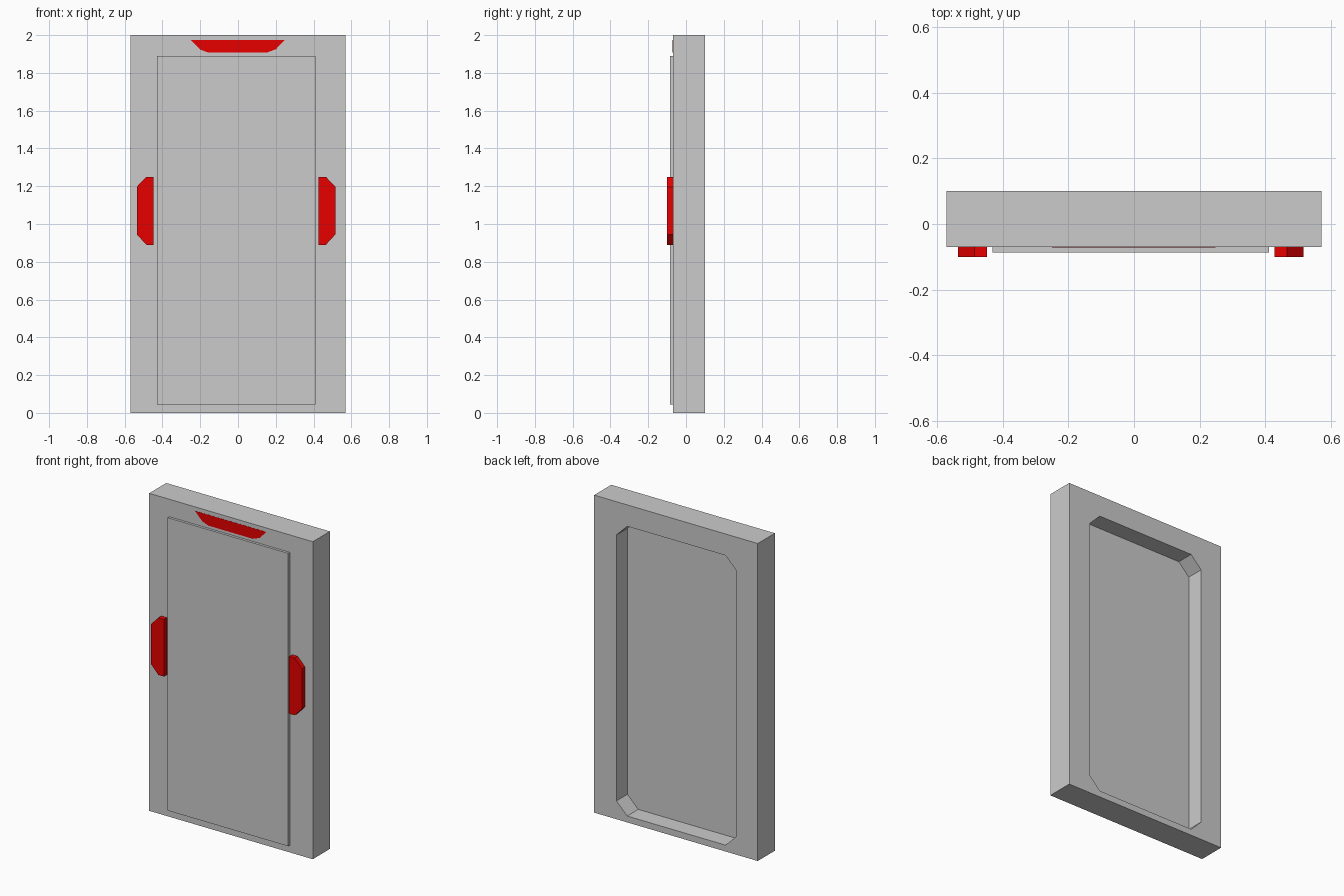
import bpy
import bmesh

if "Cube" in bpy.data.objects:
    bpy.data.objects.remove(bpy.data.objects["Cube"])


def prism(name, outline, y_front, y_back, material=None):
    """Extrude an (x, z) outline along y."""
    bm = bmesh.new()
    face = bm.faces.new([bm.verts.new((x, y_front, z)) for x, z in outline])
    ext = bmesh.ops.extrude_face_region(bm, geom=[face])
    verts = [v for v in ext["geom"] if isinstance(v, bmesh.types.BMVert)]
    bmesh.ops.translate(bm, verts=verts, vec=(0, y_back - y_front, 0))
    bmesh.ops.recalc_face_normals(bm, faces=bm.faces)
    mesh = bpy.data.meshes.new(name)
    bm.to_mesh(mesh)
    bm.free()
    obj = bpy.data.objects.new(name, mesh)
    bpy.context.collection.objects.link(obj)
    if material:
        mesh.materials.append(material)
    return obj


def rect(x0, x1, z0, z1):
    return [(x0, z0), (x1, z0), (x1, z1), (x0, z1)]


def chamfered(x0, x1, z0, z1, c):
    return [(x0 + c, z0), (x1 - c, z0), (x1, z0 + c), (x1, z1 - c),
            (x1 - c, z1), (x0 + c, z1), (x0, z1 - c), (x0, z0 + c)]


red = bpy.data.materials.new("red")
red.diffuse_color = (0.8, 0.0, 0.0, 1)
red.use_nodes = True
red.node_tree.nodes["Principled BSDF"].inputs["Base Color"].default_value = red.diffuse_color

FRONT, BACK = -0.07, 0.10

# Main slab with a chamfered recess in the back
slab = prism("door_slab", rect(-0.57, 0.57, 0, 2), FRONT, BACK)
cutter = prism("recess_cutter", chamfered(-0.42, 0.415, 0.04, 1.865, 0.075), -0.01, 0.2)
cutter.hide_render = True
cutter.hide_viewport = True
cutter.display_type = 'WIRE'
cut = slab.modifiers.new("back_recess", 'BOOLEAN')
cut.operation = 'DIFFERENCE'
cut.solver = 'EXACT'
cut.object = cutter

# Raised front panel
prism("front_panel", rect(-0.43, 0.41, 0.045, 1.89), -0.086, FRONT + 0.01)

# Side lights, mirrored about the panel centre
MID = -0.01
half = [(0.437, 0.89), (0.475, 0.89), (0.526, 0.945),
        (0.526, 1.197), (0.475, 1.25), (0.437, 1.25)]
for side, s in (("left", -1), ("right", 1)):
    prism(side + "_light", [(MID + s * x, z) for x, z in half], -0.10, FRONT + 0.01, red)

# Top light, nearly flush with the slab
top = [(-0.25, 1.975), (-0.2, 1.923), (-0.155, 1.907),
       (0.152, 1.907), (0.2, 1.925), (0.248, 1.975)]
prism("top_light", top, FRONT - 0.001, FRONT + 0.01, red)
